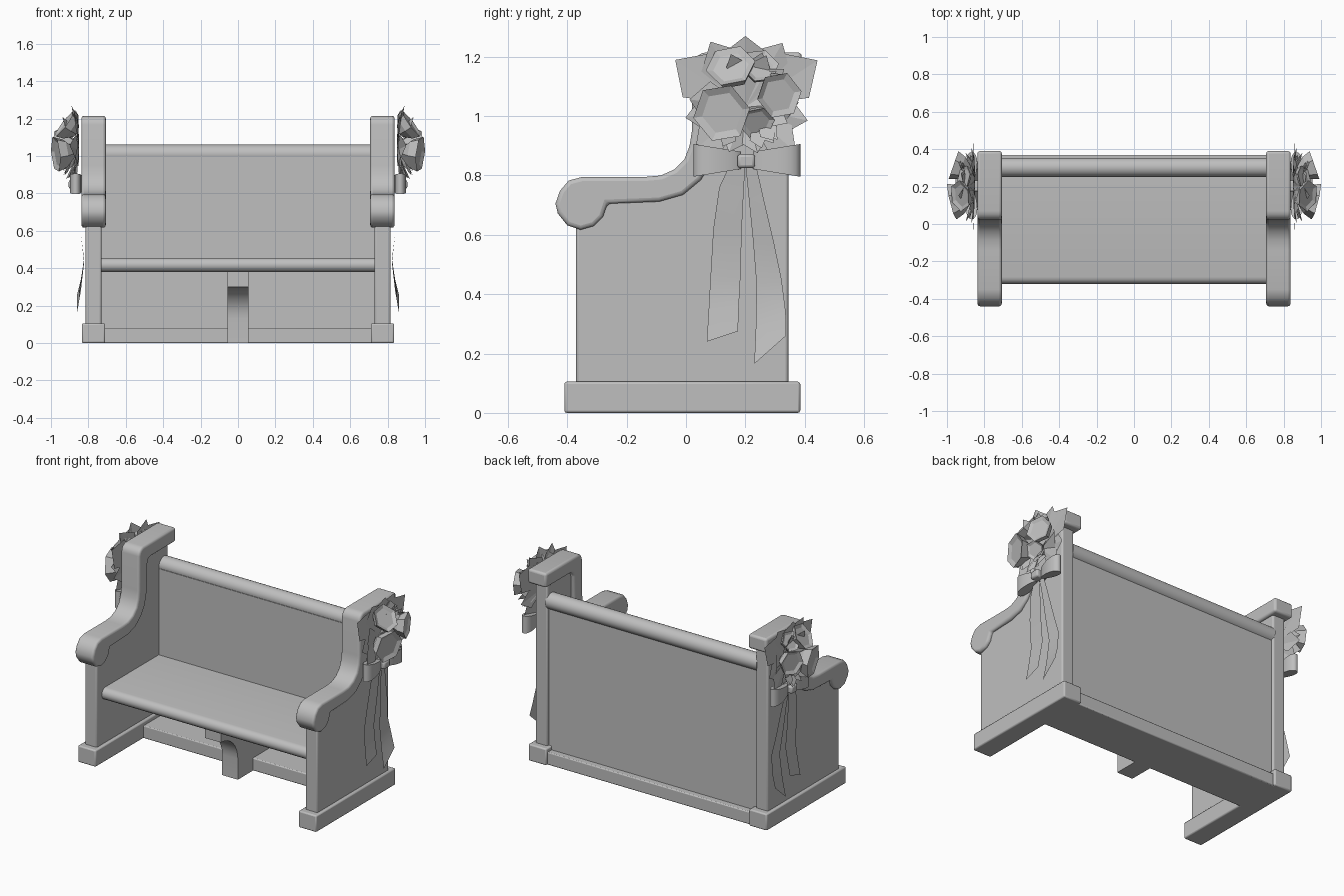
import bpy, bmesh, math, random
from mathutils import Vector, Matrix

if "Cube" in bpy.data.objects:
    bpy.data.objects.remove(bpy.data.objects["Cube"])

random.seed(4)
grey = bpy.data.materials.new("plain_grey")
grey.diffuse_color = (0.52, 0.52, 0.52, 1)
grey.use_nodes = True
grey.node_tree.nodes["Principled BSDF"].inputs["Base Color"].default_value = grey.diffuse_color


def finish(name, bm, bevel=0.0, smooth=True, segs=3):
    bmesh.ops.recalc_face_normals(bm, faces=bm.faces[:])
    me = bpy.data.meshes.new(name)
    bm.to_mesh(me)
    bm.free()
    ob = bpy.data.objects.new(name, me)
    bpy.context.collection.objects.link(ob)
    me.materials.append(grey)
    if bevel:
        m = ob.modifiers.new("soft_edges", 'BEVEL')
        m.width, m.segments = bevel, segs
        m.limit_method, m.angle_limit = 'ANGLE', math.radians(50)
    if smooth:
        bpy.ops.object.select_all(action='DESELECT')
        ob.select_set(True)
        bpy.context.view_layer.objects.active = ob
        bpy.ops.object.shade_smooth_by_angle(angle=math.radians(40))
    return ob


def prism(name, pts, x0, x1, bevel=0.0, segs=3):
    """Extrude a y-z outline along x."""
    bm = bmesh.new()
    a = [bm.verts.new((x0, y, z)) for y, z in pts]
    b = [bm.verts.new((x1, y, z)) for y, z in pts]
    bm.faces.new(a)
    bm.faces.new(b)
    for i in range(len(pts)):
        j = (i + 1) % len(pts)
        bm.faces.new((a[i], a[j], b[j], b[i]))
    return finish(name, bm, bevel, True, segs)


def box(name, x0, x1, y0, y1, z0, z1, bevel=0.0):
    return prism(name, [(y0, z0), (y1, z0), (y1, z1), (y0, z1)], x0, x1, bevel, 2)


def arc(cy, cz, r, a0, a1, n):
    return [(cy + r * math.cos(math.radians(a0 + (a1 - a0) * i / n)),
             cz + r * math.sin(math.radians(a0 + (a1 - a0) * i / n))) for i in range(n + 1)]


# Scrolled arm cap: knob, flat arm, S-curve and tall back
cap = ([(0.39, 1.215)] + arc(0.07, 1.167, 0.048, 90, 180, 4)
       + [(0.02, 0.95), (0.012, 0.90), (-0.005, 0.855), (-0.04, 0.82), (-0.085, 0.80), (-0.14, 0.795)]
       + [(-0.35, 0.795), (-0.395, 0.783), (-0.425, 0.748), (-0.44, 0.705), (-0.432, 0.672),
          (-0.40, 0.632), (-0.355, 0.617), (-0.31, 0.63), (-0.28, 0.66), (-0.265, 0.705)]
       + [(-0.09, 0.712), (-0.01, 0.735), (0.05, 0.785), (0.085, 0.84), (0.105, 0.92)]
       + [(0.11, 1.09), (0.118, 1.115), (0.14, 1.125), (0.39, 1.125)])
panel = [(-0.37, 0.09), (0.345, 0.09), (0.345, 1.17), (0.07, 1.17), (0.065, 0.93),
         (0.035, 0.83), (-0.03, 0.765), (-0.10, 0.75), (-0.37, 0.75)]

# Bench body
box("back_panel", -0.74, 0.74, 0.25, 0.33, 0.05, 1.0)
box("base_rail", -0.73, 0.73, 0.07, 0.37, 0.0, 0.08, 0.006)
prism("top_rail", arc(0.303, 1.01, 0.051, 0, 345, 23), -0.74, 0.74)
prism("seat", [(0.27, 0.38), (0.27, 0.455)] + arc(-0.283, 0.4175, 0.0375, 90, 270, 8), -0.735, 0.735)
bracket = [(0.10, 0.0), (0.10, 0.07), (0.26, 0.07), (0.26, 0.385), (-0.25, 0.385), (-0.25, 0.30)]
bracket += arc(-0.25, 0.13, 0.17, 90, 0, 8)[1:] + [(-0.08, 0.0)]
prism("centre_leg", bracket, -0.055, 0.055)


def petals(name, s, quads):
    """Flat angular leaves, mirrored to the given side."""
    bm = bmesh.new()
    for q in quads:
        bm.faces.new([bm.verts.new((s * p[0], p[1], p[2])) for p in q])
    return finish(name, bm, 0, False)


def bloom(name, s, centre, r, depth, aim):
    """Six-sided cup with a nested inner cup."""
    bm = bmesh.new()
    rot = Vector((1, 0, 0)).rotation_difference(Vector(aim)).to_matrix()

    def ring(rad, x, turn):
        out = []
        for k in range(6):
            a = math.radians(60 * k + turn)
            p = rot @ Vector((x, rad * math.cos(a), rad * math.sin(a))) + Vector(centre)
            out.append(bm.verts.new((s * p.x, p.y, p.z)))
        return out

    rings = [ring(r * 0.3, -depth, 10), ring(r * 0.8, -depth * 0.5, 10),
             ring(r, 0, 10), ring(r * 0.72, -depth * 0.12, 10)]
    for a, b in zip(rings, rings[1:]):
        for k in range(6):
            j = (k + 1) % 6
            bm.faces.new((a[k], a[j], b[j], b[k]))
    bm.faces.new(rings[0])
    bm.faces.new(rings[-1])
    return finish(name, bm, 0, False)


def ribbon(name, s, rows):
    """Hanging strip from rows of x, left (y, z) and right (y, z)."""
    bm = bmesh.new()
    prev = None
    for x, y0, z0, y1, z1 in rows:
        cur = [bm.verts.new((s * x, y0, z0)), bm.verts.new((s * x, y1, z1))]
        if prev:
            bm.faces.new((prev[0], prev[1], cur[1], cur[0]))
        prev = cur
    return finish(name, bm)


# Outer leaves: angle, length, half width, outward reach of the tip
leaves = [(90, 0.24, 0.10, 0.89), (60, 0.25, 0.08, 0.87), (33, 0.29, 0.09, 0.86), (5, 0.18, 0.07, 0.90),
          (-12, 0.215, 0.06, 0.87), (-42, 0.23, 0.06, 0.88), (-75, 0.16, 0.05, 0.92),
          (-110, 0.16, 0.05, 0.91), (-140, 0.22, 0.06, 0.88), (-170, 0.205, 0.06, 0.87),
          (172, 0.19, 0.07, 0.90), (146, 0.285, 0.09, 0.86), (118, 0.25, 0.08, 0.88)]
leaf_quads = []
for ang, ln, w, xt in leaves:
    d = Vector((0, math.cos(math.radians(ang)), math.sin(math.radians(ang))))
    n = Vector((0, -d.z, d.y))
    c = Vector((0.85, 0.20, 1.03))
    tip = c + d * ln
    tip.x = xt
    mid = c + d * ln * 0.68
    mid.x = 0.85 + random.uniform(0.0, 0.03)
    leaf_quads += [[c, mid + n * w, tip], [c, tip, mid - n * w]]
# Small filler leaves between the blooms
for i in range(14):
    a = random.uniform(0, 2 * math.pi)
    c = Vector((0.89, 0.2 + 0.07 * math.cos(a), 1.05 + 0.08 * math.sin(a)))
    d = Vector((random.uniform(0.2, 0.6), math.cos(a), math.sin(a))).normalized()
    n = d.cross(Vector((1, 0.2, 0.1))).normalized() * 0.03
    leaf_quads.append([c, c + d * 0.06 + n, c + d * 0.10, c + d * 0.06 - n])

for side, s in (("left", -1), ("right", 1)):
    # Bench ends
    prism(side + "_arm_cap", cap, s * 0.707, s * 0.837, 0.014)
    prism(side + "_end_panel", panel, s * 0.73, s * 0.815, 0.01)
    box(side + "_foot", s * 0.71, s * 0.835, -0.41, 0.385, 0.0, 0.105, 0.008)

    # Bouquet
    petals(side + "_leaves", s, leaf_quads)
    blooms = [((0.975, 0.12, 1.01), 0.10, 0.10, (1, -0.25, -0.1)),
              ((0.965, 0.315, 1.07), 0.08, 0.09, (1, 0.35, 0.0)),
              ((0.93, 0.15, 1.17), 0.085, 0.08, (1, -0.2, 0.75)),
              ((0.91, 0.25, 1.17), 0.065, 0.06, (1, 0.2, 0.6)),
              ((0.93, 0.24, 0.975), 0.06, 0.07, (1, 0.2, -0.5))]
    for i, (c, r, dep, aim) in enumerate(blooms):
        bloom(f"{side}_bloom_{i + 1}", s, c, r, dep, aim)

    # Bow loops, taller at the outer ends
    for tag, cy, out in (("front", 0.105, -1), ("rear", 0.305, 1)):
        bm = bmesh.new()
        lo, hi = [], []
        for k in range(20):
            a = 2 * math.pi * k / 20
            u = math.cos(a)
            h = 0.041 + 0.013 * u
            x = s * (0.868 + math.sin(a) * (0.029 + 0.009 * u))
            y = cy + out * 0.08 * u
            lo.append(bm.verts.new((x, y, 0.85 - h)))
            hi.append(bm.verts.new((x, y, 0.852 + h)))
        for k in range(20):
            j = (k + 1) % 20
            bm.faces.new((lo[k], lo[j], hi[j], hi[k]))
        bm.faces.new(lo)
        bm.faces.new(hi)
        finish(f"{side}_bow_{tag}_loop", bm)
    box(side + "_bow_knot", s * 0.83, s * 0.905, 0.173, 0.233, 0.825, 0.872, 0.01)

    # Ribbon tails
    ribbon(side + "_front_tail", s, [(0.86, 0.15, 0.84, 0.20, 0.84), (0.852, 0.112, 0.76, 0.195, 0.76),
                                     (0.842, 0.092, 0.62, 0.188, 0.62), (0.824, 0.082, 0.45, 0.183, 0.45),
                                     (0.836, 0.076, 0.34, 0.178, 0.36), (0.85, 0.07, 0.24, 0.175, 0.275)])
    ribbon(side + "_rear_tail", s, [(0.862, 0.20, 0.84, 0.235, 0.84), (0.85, 0.212, 0.72, 0.262, 0.72),
                                    (0.84, 0.226, 0.58, 0.295, 0.58), (0.823, 0.238, 0.43, 0.322, 0.45),
                                    (0.84, 0.235, 0.28, 0.336, 0.34), (0.86, 0.23, 0.165, 0.337, 0.26)])
